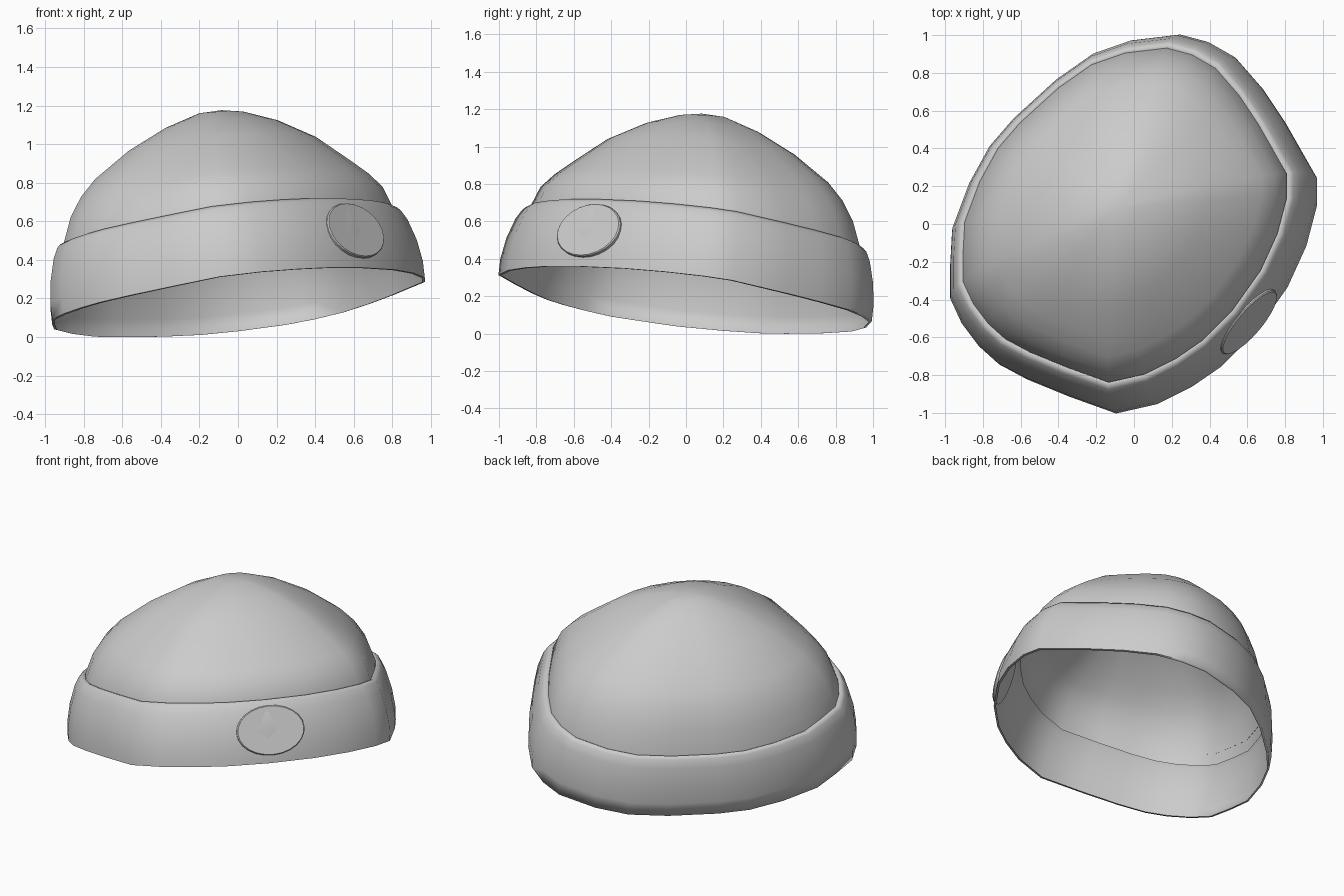
import bpy
import bmesh
import math
from mathutils import Vector

default_cube = bpy.data.objects.get("Cube")
if default_cube:
    bpy.data.objects.remove(default_cube, do_unlink=True)

# One plain grey knit colour
grey = bpy.data.materials.new("plain grey")
grey.use_nodes = True
GREY_RGBA = (0.6, 0.6, 0.6, 1)
grey.diffuse_color = GREY_RGBA
grey.node_tree.nodes["Principled BSDF"].inputs["Base Color"].default_value = GREY_RGBA

# Plan outline of the brim, counter-clockwise
OUTLINE = [
    (.25, 1), (0, .97), (-.2, .9), (-.4, .76), (-.63, .55), (-.76, .4),
    (-.87, .2), (-.96, -.04), (-.97, -.22), (-.97, -.4), (-.91, -.53),
    (-.82, -.65), (-.72, -.74), (-.57, -.82), (-.35, -.91), (-.1, -1),
    (.12, -.95), (.3, -.86), (.46, -.75), (.64, -.57), (.81, -.33),
    (.91, -.11), (.965, .1), (.965, .25), (.8, .54), (.68, .72), (.54, .88),
    (.4, .96),
]


def finish(name, bm, angle):
    bmesh.ops.recalc_face_normals(bm, faces=bm.faces)
    mesh = bpy.data.meshes.new(name)
    bm.to_mesh(mesh)
    bm.free()
    mesh.materials.append(grey)
    obj = bpy.data.objects.new(name, mesh)
    bpy.context.collection.objects.link(obj)
    bpy.ops.object.select_all(action="DESELECT")
    obj.select_set(True)
    bpy.context.view_layer.objects.active = obj
    bpy.ops.object.shade_smooth_by_angle(angle=math.radians(angle))
    return obj


def tilted_ring(bm, scale, lean, height, slope):
    """Outline scaled, leaned toward the back right and tilted along x - y."""
    return [bm.verts.new((x * scale - lean, y * scale + lean,
                          height + slope * (x - y))) for x, y in OUTLINE]


def bridge(bm, low, high):
    for i in range(len(low)):
        j = (i + 1) % len(low)
        bm.faces.new((low[i], low[j], high[j], high[i]))


def loft(name, sections, apex=None, angle=60):
    bm = bmesh.new()
    rings = [tilted_ring(bm, *section) for section in sections]
    for low, high in zip(rings, rings[1:]):
        bridge(bm, low, high)
    if apex:
        tip = bm.verts.new(apex)
        last = rings[-1]
        for i in range(len(last)):
            bm.faces.new((last[i], last[(i + 1) % len(last)], tip))
    return finish(name, bm, angle)


# Folded band: narrow hem, outer wall, rolled upper lip
# Each section is scale, lean, height, slope
loft("folded_band", [
    (.982, -.005, .176, .15),
    (.998, -.005, .178, .15),
    (.998, .005, .265, .15),
    (.98, .02, .38, .147),
    (.947, .036, .49, .14),
    (.92, .044, .54, .135),
    (.9, .046, .558, .133),
    (.884, .046, .552, .133),
], angle=80)

# Domed crown, open underneath and tucked into the band
loft("crown", [
    (.895, .046, .48, .135),
    (.882, .048, .56, .13),
    (.835, .057, .685, .11),
    (.77, .067, .775, .085),
    (.685, .075, .857, .065),
    (.5, .08, .995, .05),
    (.3, .085, 1.1, .028),
    (.12, .085, 1.163, .006),
], apex=(-.085, .085, 1.176), angle=80)


# Oval badge on the front left of the band
def oval_badge(sides=24):
    centre = Vector((.612, -.523, .555))
    across = Vector((.139, .165, 0))
    up = Vector((-.05, .04, .14))
    out = across.cross(up).normalized()
    bm = bmesh.new()
    rings = []
    for size, depth in ((1, -.02), (1, -.004), (.97, .002)):
        ring = []
        for i in range(sides):
            a = math.tau * i / sides
            ring.append(bm.verts.new(centre + out * depth + size * (
                across * math.cos(a) + up * math.sin(a))))
        rings.append(ring)
    for low, high in zip(rings, rings[1:]):
        bridge(bm, low, high)
    bm.faces.new(rings[-1])
    bm.faces.new(rings[0])
    return finish("oval_badge", bm, 30)


oval_badge()
